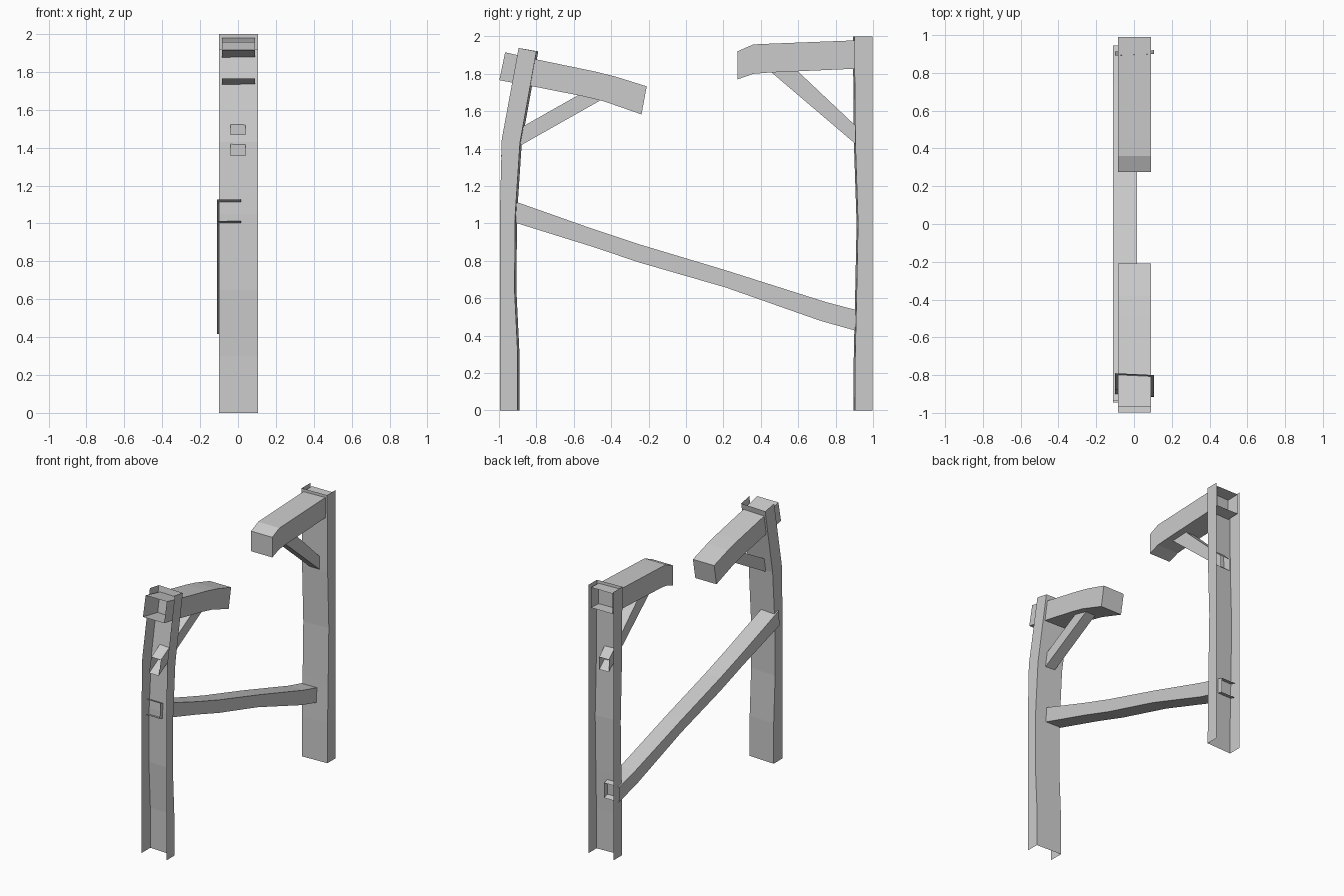
import bpy, bmesh


def finish(name, bm):
    bmesh.ops.recalc_face_normals(bm, faces=bm.faces)
    mesh = bpy.data.meshes.new(name)
    bm.to_mesh(mesh)
    bm.free()
    obj = bpy.data.objects.new(name, mesh)
    bpy.context.collection.objects.link(obj)
    return obj


def loft(bm, rings, closed):
    """Skin consecutive rings of points with quads; returns the vertex rings."""
    vr = [[bm.verts.new(p) for p in ring] for ring in rings]
    n = len(vr[0])
    for a, b in zip(vr, vr[1:]):
        for i in range(n if closed else n - 1):
            j = (i + 1) % n
            bm.faces.new((a[i], a[j], b[j], b[i]))
    return vr


def post(name, rows, skew):
    """Thin three-sided channel, open outwards; rows are (outer y, z, inner y, z)."""
    bm = bmesh.new()
    loft(bm, [[(-0.10, yo, zo), (-0.10, yi + skew, zi),
               (0.105, yi, zi), (0.105, yo, zo)] for yo, zo, yi, zi in rows], False)
    return finish(name, bm)


def timber(name, x0, x1, rows, cap=False):
    """Hollow square timber; rows are (top y, z, bottom y, z); cap closes the last end."""
    bm = bmesh.new()
    rings = loft(bm, [[(x0, yt, zt), (x1, yt, zt), (x1, yb, zb), (x0, yb, zb)]
                      for yt, zt, yb, zb in rows], True)
    if cap:
        bm.faces.new(rings[-1])
    return finish(name, bm)


# Leaning front post and straight back post
post("front_post", [(-0.995, 0, -0.90, 0), (-0.995, 0.30, -0.90, 0.30),
                    (-0.995, 0.65, -0.917, 0.65), (-0.995, 1.05, -0.913, 1.05),
                    (-0.985, 1.45, -0.888, 1.43), (-0.895, 1.938, -0.80, 1.92)], 0.01)
post("back_post", [(0.996, 0, 0.903, 0), (0.996, 0.30, 0.905, 0.30),
                   (0.996, 0.60, 0.912, 0.60), (0.996, 1.0, 0.92, 1.0),
                   (0.996, 1.42, 0.906, 1.42), (0.996, 2.0, 0.90, 2.0)], -0.008)

# Broken top beams, open at the outer ends
timber("front_beam", -0.085, 0.09, [
    (-0.967, 1.915, -0.998, 1.766), (-0.80, 1.877, -0.82, 1.733),
    (-0.49, 1.813, -0.55, 1.68), (-0.38, 1.786, -0.436, 1.652),
    (-0.21, 1.733, -0.238, 1.583)], True)
timber("back_beam", -0.085, 0.09, [
    (0.99, 1.982, 0.99, 1.831), (0.45, 1.961, 0.45, 1.807),
    (0.36, 1.957, 0.36, 1.80), (0.275, 1.92, 0.275, 1.77)], True)

# Diagonal braces
timber("front_brace", -0.04, 0.04, [
    (-0.965, 1.466, -0.99, 1.357), (-0.56, 1.695, -0.44, 1.668)])
timber("back_brace", -0.04, 0.04, [
    (0.965, 1.467, 0.965, 1.375), (0.575, 1.835, 0.44, 1.822)])

# Sloping side rail
timber("rail", -0.11, 0.015, [
    (-0.935, 1.125, -0.945, 1.014), (-0.505, 0.973, -0.505, 0.877),
    (-0.249, 0.888, -0.249, 0.791), (0.211, 0.75, 0.211, 0.658),
    (0.75, 0.579, 0.72, 0.479), (0.945, 0.528, 0.945, 0.416)])
